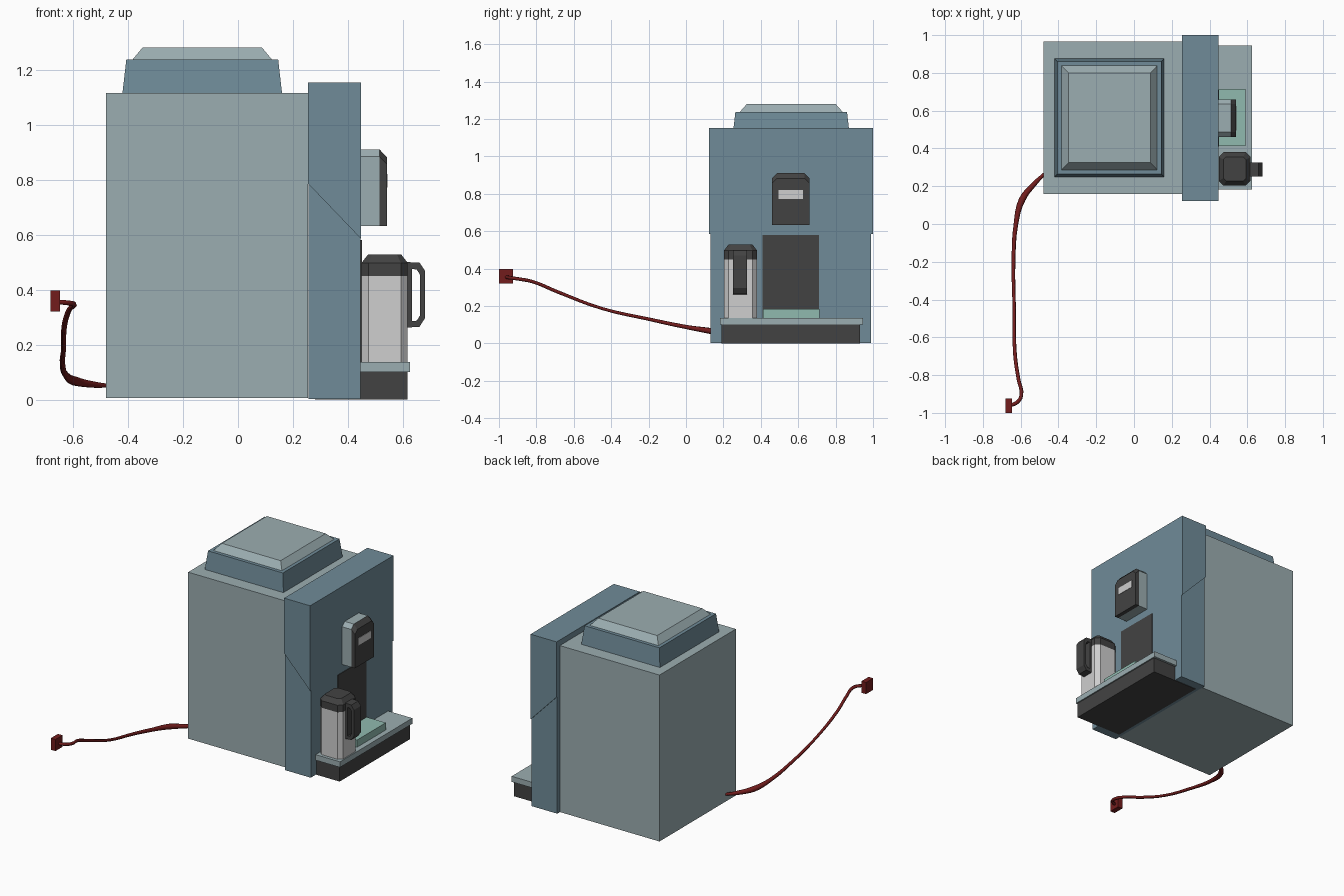
import bpy, bmesh
from mathutils import Vector

cube = bpy.data.objects.get("Cube")
if cube:
    bpy.data.objects.remove(cube, do_unlink=True)


def material(name, r, g, b):
    m = bpy.data.materials.new(name)
    m.use_nodes = True
    m.diffuse_color = (r, g, b, 1)
    m.node_tree.nodes["Principled BSDF"].inputs["Base Color"].default_value = (r, g, b, 1)
    return m


GREY = material("pale blue grey", 0.33, 0.42, 0.44)
BLUE = material("slate blue", 0.16, 0.26, 0.315)
DARK = material("charcoal", 0.055, 0.055, 0.055)
STEEL = material("brushed steel", 0.62, 0.62, 0.62)
MINT = material("mint", 0.28, 0.49, 0.43)
RED = material("dark red", 0.17, 0.012, 0.012)


def finish(name, bm, mat):
    bmesh.ops.recalc_face_normals(bm, faces=bm.faces)
    me = bpy.data.meshes.new(name)
    bm.to_mesh(me)
    bm.free()
    me.materials.append(mat)
    ob = bpy.data.objects.new(name, me)
    bpy.context.collection.objects.link(ob)
    return ob


def loft(name, mat, rings):
    """Skin a stack of equal-length rings and cap both ends."""
    bm = bmesh.new()
    loops = [[bm.verts.new(p) for p in ring] for ring in rings]
    n = len(loops[0])
    for a, b in zip(loops, loops[1:]):
        for i in range(n):
            j = (i + 1) % n
            bm.faces.new((a[i], a[j], b[j], b[i]))
    bm.faces.new(loops[0])
    bm.faces.new(loops[-1])
    return finish(name, bm, mat)


def rect(x, y, z, cut=0.0):
    """Horizontal rectangle, optionally with cut corners."""
    (x0, x1), (y0, y1) = x, y
    if not cut:
        return [(x0, y0, z), (x1, y0, z), (x1, y1, z), (x0, y1, z)]
    c = cut
    return [(x0 + c, y0, z), (x1 - c, y0, z), (x1, y0 + c, z), (x1, y1 - c, z),
            (x1 - c, y1, z), (x0 + c, y1, z), (x0, y1 - c, z), (x0, y0 + c, z)]


def grow(span, d):
    return (span[0] - d, span[1] + d)


def box(name, mat, x, y, z):
    return loft(name, mat, [rect(x, y, z[0]), rect(x, y, z[1])])


def side_prism(name, mat, profile, y):
    """Extrude an x-z outline along y."""
    return loft(name, mat, [[(px, v, pz) for px, pz in profile] for v in y])


# Main housing
box("housing", GREY, (-0.48, 0.255), (0.16, 0.965), (0.005, 1.115))

# Hopper lid: tapered collar and bevelled cap
lx, ly = (-0.42, 0.16), (0.25, 0.875)
loft("hopper_collar", BLUE, [rect(lx, ly, 1.115), rect(grow(lx, -0.014), grow(ly, -0.014), 1.237)])
loft("hopper_cap", GREY, [rect(grow(lx, -0.037), grow(ly, -0.037), 1.237),
                          rect(grow(lx, -0.073), grow(ly, -0.075), 1.28)])

# Front panel: lower core and wider upper cowl with a slanted lower edge
box("panel_core", BLUE, (0.257, 0.446), (0.13, 0.99), (0.003, 1.1))
side_prism("panel_cowl", BLUE, [(0.255, 1.153), (0.447, 1.153), (0.447, 0.585), (0.255, 0.785)],
           (0.122, 1.0))
box("backsplash", DARK, (0.44, 0.45), (0.41, 0.71), (0.13, 0.58))

# Drip tray
box("tray_base", DARK, (0.28, 0.617), (0.19, 0.93), (0, 0.1))
box("tray_top", GREY, (0.44, 0.625), (0.182, 0.945), (0.1, 0.137))
box("drip_mat", MINT, (0.447, 0.59), (0.412, 0.715), (0.137, 0.185))


# Control head: body with cut top corners, dark face sloped at its upper edge
def head_ring(x, inset=0.0):
    y0, y1, top = 0.46, 0.66, 0.91 - inset
    c = 0.026
    return [(x, y0, 0.632), (x, y1, 0.632), (x, y1, top - c),
            (x, y1 - c, top), (x, y0 + c, top), (x, y0, top - c)]


loft("control_head", GREY, [head_ring(0.44), head_ring(0.514)])
loft("control_face", DARK, [head_ring(0.514), head_ring(0.541, 0.028)])
box("display", STEEL, (0.538, 0.543), (0.495, 0.625), (0.772, 0.82))

# Jug: eight-sided steel body, dark collar and lid
jx, jy = (0.449, 0.617), (0.203, 0.38)
loft("jug_body", STEEL, [rect(jx, jy, z, 0.025) for z in (0.137, 0.45)])
loft("jug_lid", DARK, [rect(jx, jy, 0.45, 0.025), rect(jx, jy, 0.497, 0.025),
                       rect(grow(jx, -0.024), grow(jy, -0.024), 0.528, 0.015)])

# Jug handle: closed loop swept from an outer and an inner outline
outer = [(0.615, 0.262), (0.66, 0.265), (0.679, 0.295), (0.679, 0.47), (0.66, 0.498), (0.615, 0.5)]
inner = [(0.632, 0.285), (0.65, 0.287), (0.661, 0.305), (0.661, 0.455), (0.65, 0.473), (0.632, 0.475)]
bm = bmesh.new()
hy = (0.252, 0.325)
grid = [[bm.verts.new((px, y, pz)) for px, pz in line]
        for line, y in ((outer, hy[0]), (outer, hy[1]), (inner, hy[1]), (inner, hy[0]))]
for k in range(4):
    a, b = grid[k], grid[(k + 1) % 4]
    for i in range(6):
        j = (i + 1) % 6
        bm.faces.new((a[i], a[j], b[j], b[i]))
finish("jug_handle", bm, DARK)

# Power cable, thicker where it leaves the housing, ending in a small plug
path = [(-0.47, 0.27, 0.05, 0.7), (-0.53, 0.21, 0.055, 1.2), (-0.592, 0.13, 0.067, 1.6),
        (-0.625, 0, 0.088, 1.1), (-0.638, -0.2, 0.13, 0.9), (-0.634, -0.45, 0.187, 0.8),
        (-0.63, -0.69, 0.277, 0.9), (-0.612, -0.82, 0.33, 0.9), (-0.597, -0.91, 0.347, 0.9),
        (-0.62, -0.945, 0.352, 0.9), (-0.66, -0.962, 0.355, 0.9)]
curve = bpy.data.curves.new("power_cable", "CURVE")
curve.dimensions = "3D"
curve.bevel_depth = 0.011
curve.bevel_resolution = 1
curve.resolution_u = 4
curve.use_fill_caps = True
spline = curve.splines.new("BEZIER")
spline.bezier_points.add(len(path) - 1)
for bp, (x, y, z, r) in zip(spline.bezier_points, path):
    bp.co = Vector((x, y, z))
    bp.radius = r
    bp.handle_left_type = bp.handle_right_type = "AUTO"
curve.materials.append(RED)
bpy.context.collection.objects.link(bpy.data.objects.new("power_cable", curve))
box("plug", RED, (-0.681, -0.647), (-1.0, -0.925), (0.32, 0.397))
